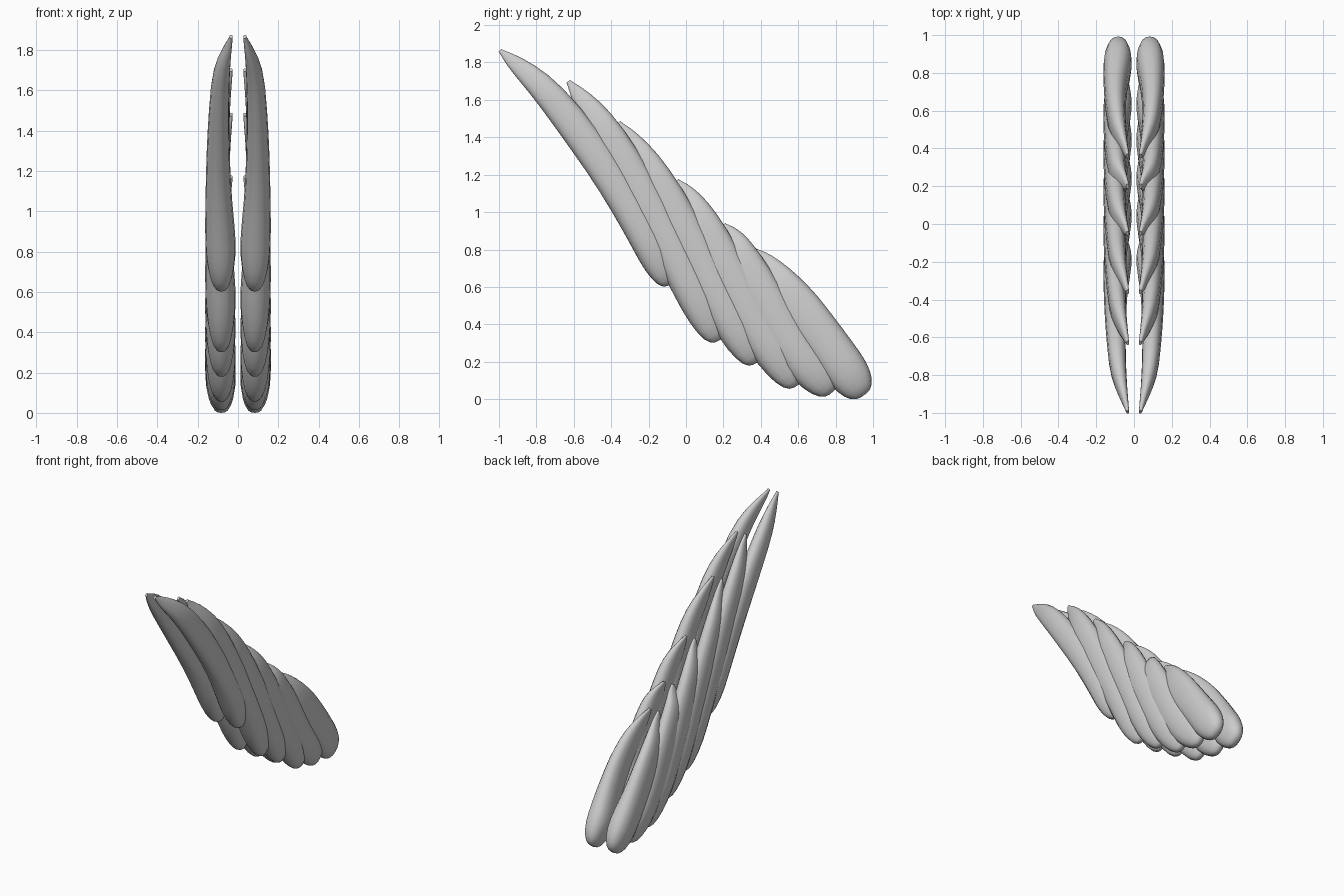
import bpy, bmesh, math
from mathutils import Vector

cube = bpy.data.objects.get("Cube")
if cube:
    bpy.data.objects.remove(cube)

grey = bpy.data.materials.new("pale_grey")
grey.use_nodes = True
COLOUR = (0.6, 0.6, 0.6, 1)
grey.diffuse_color = COLOUR
grey.node_tree.nodes["Principled BSDF"].inputs["Base Color"].default_value = COLOUR

STATIONS, SIDES = 20, 16

# Each feather: half width, then centre line (y, z) from tip to root
FEATHERS = [
    (0.09, [(-.995, 1.865), (-.74, 1.635), (-.46, 1.27), (-.24, .91), (-.09, .61)]),
    (0.1, [(-.63, 1.7), (-.43, 1.43), (-.2, 1.03), (-.01, .67), (.17, .31)]),
    (0.1, [(-.36, 1.48), (-.18, 1.21), (.02, .85), (.19, .51), (.37, .19)]),
    (0.105, [(-.05, 1.17), (.07, .97), (.22, .69), (.39, .37), (.59, .07)]),
    (0.11, [(.2, .935), (.27, .79), (.41, .55), (.58, .27), (.78, .035)]),
    (0.115, [(.36, .8), (.51, .61), (.66, .42), (.81, .22), (.95, .02)]),
]

# Inner and outer distance from the middle, from tip to root
THICKNESS = [(.026, .042), (.04, .12), (.044, .149), (.034, .16), (.012, .162), (.015, .15)]


def spline(points, t):
    """Smooth curve through the points, t from 0 to 1."""
    p = [Vector(q) for q in points]
    p = [2 * p[0] - p[1]] + p + [2 * p[-1] - p[-2]]
    spans = len(points) - 1
    i = min(int(t * spans), spans - 1)
    u = t * spans - i
    a, b, c, d = p[i:i + 4]
    return 0.5 * (2 * b + (c - a) * u + (2 * a - 5 * b + 4 * c - d) * u**2
                  + (3 * b - a - 3 * c + d) * u**3)


def root_rounding(t):
    """Full body closing to a blunt root."""
    return max(0.15, max(0, 1 - max(0, (t - 0.8) / 0.2) ** 2) ** 0.35)


def tip_taper(t):
    """Slender tip widening into the body."""
    return max(0.13, (1 - max(0, 1 - t / 0.48) ** 2) ** 0.65)


def soft_power(v):
    return math.copysign(abs(v) ** 0.85, v)


def make_feather(name, half_width, points, side):
    bm = bmesh.new()
    rings = []
    for s in range(STATIONS + 1):
        t = (1 - math.cos(math.pi * s / STATIONS)) / 2
        centre = spline(points, t)
        along = (spline(points, min(1, t + 0.01)) - spline(points, max(0, t - 0.01))).normalized()
        across = Vector((-along.y, along.x))
        width = half_width * tip_taper(t) * root_rounding(t)
        inner, outer = spline(THICKNESS, t)
        x_mid = (inner + outer) / 2
        depth = (outer - inner) / 2 * root_rounding(t)
        ring = []
        for k in range(SIDES):
            a = math.tau * k / SIDES
            yz = centre + across * (width * soft_power(math.cos(a)))
            x = x_mid + depth * soft_power(math.sin(a))
            ring.append(bm.verts.new((side * x, yz.x, yz.y)))
        rings.append(ring)
    for low, high in zip(rings, rings[1:]):
        for k in range(SIDES):
            j = (k + 1) % SIDES
            bm.faces.new((low[k], low[j], high[j], high[k]))
    bm.faces.new(rings[0])
    bm.faces.new(rings[-1])
    bmesh.ops.recalc_face_normals(bm, faces=bm.faces)
    mesh = bpy.data.meshes.new(name)
    bm.to_mesh(mesh)
    bm.free()
    mesh.materials.append(grey)
    obj = bpy.data.objects.new(name, mesh)
    bpy.context.collection.objects.link(obj)
    return obj


# Two mirrored wings of overlapping feathers
bpy.ops.object.select_all(action="DESELECT")
for label, side in (("left", 1), ("right", -1)):
    for n, (half_width, points) in enumerate(FEATHERS, 1):
        feather = make_feather(f"{label}_wing_feather_{n}", half_width, points, side)
        feather.select_set(True)
        bpy.context.view_layer.objects.active = feather
bpy.ops.object.shade_smooth_by_angle(angle=math.radians(40))
